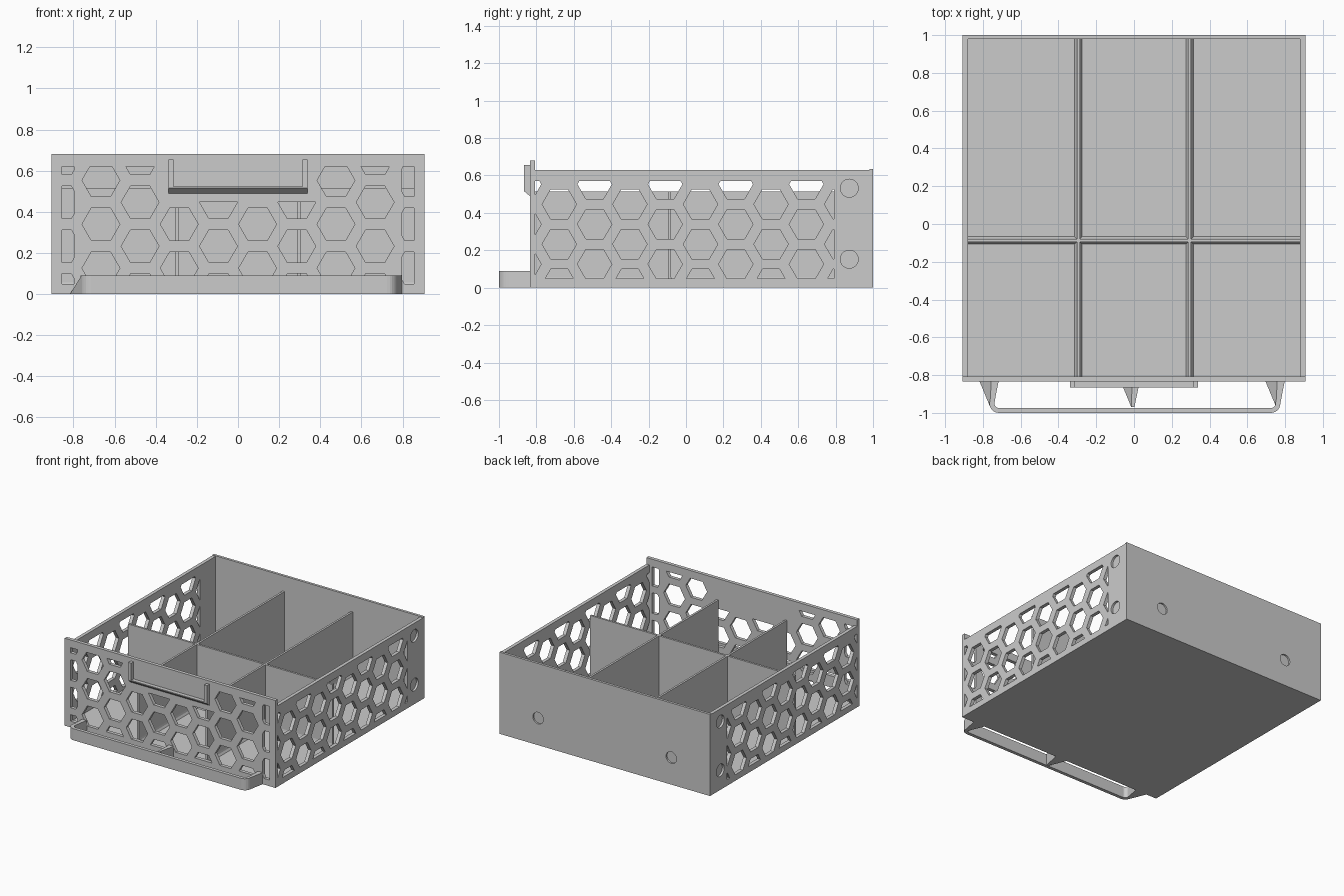
import bpy, bmesh, math
from mathutils import Vector

cube = bpy.data.objects.get("Cube")
if cube:
    bpy.data.objects.remove(cube, do_unlink=True)

grey = bpy.data.materials.new("light grey plastic")
grey.use_nodes = True
grey.diffuse_color = (0.6, 0.6, 0.6, 1)
grey.node_tree.nodes["Principled BSDF"].inputs["Base Color"].default_value = (0.6, 0.6, 0.6, 1)

# Overall sizes
W, FRONT, BACK = 0.907, -0.835, 1.0
WALL, BACK_WALL, FLOOR = 0.027, 0.02, 0.025
SIDE_TOP, PANEL_TOP, DIVIDER_TOP = 0.63, 0.68, 0.515
PANEL_IN = FRONT + 0.027
HEX_R, ROW = 0.092, 0.2136


def place(axis, u, v, d):
    """Turn profile coordinates u, v at depth d along an axis into a point."""
    return {"x": (d, u, v), "y": (u, d, v), "z": (u, v, d)}[axis]


def finish(name, bm):
    bmesh.ops.recalc_face_normals(bm, faces=bm.faces)
    mesh = bpy.data.meshes.new(name)
    bm.to_mesh(mesh)
    bm.free()
    mesh.materials.append(grey)
    obj = bpy.data.objects.new(name, mesh)
    bpy.context.collection.objects.link(obj)
    return obj


def prisms(name, outlines, axis, a, b):
    """Extrude one or more outlines from a to b along an axis."""
    bm = bmesh.new()
    for pts in outlines:
        low = [bm.verts.new(place(axis, u, v, a)) for u, v in pts]
        high = [bm.verts.new(place(axis, u, v, b)) for u, v in pts]
        bm.faces.new(low)
        bm.faces.new(high)
        for i in range(len(pts)):
            j = (i + 1) % len(pts)
            bm.faces.new((low[i], low[j], high[j], high[i]))
    return finish(name, bm)


def rect(u0, u1, v0, v1):
    return [(u0, v0), (u1, v0), (u1, v1), (u0, v1)]


def box(name, x, y, z):
    return prisms(name, [rect(*x, *y)], "z", *z)


def circle(u, v, r, n=32, turn=0):
    return [(u + r * math.cos(turn + i * math.tau / n),
             v + r * math.sin(turn + i * math.tau / n)) for i in range(n)]


def clip(pts, k, limit, sign):
    """Keep the part of an outline where sign * (coordinate k - limit) < 0."""
    out = []
    for i, p in enumerate(pts):
        q = pts[(i + 1) % len(pts)]
        dp, dq = sign * (p[k] - limit), sign * (q[k] - limit)
        if dp <= 0:
            out.append(p)
        if (dp < 0 < dq) or (dq < 0 < dp):
            t = dp / (dp - dq)
            out.append((p[0] + t * (q[0] - p[0]), p[1] + t * (q[1] - p[1])))
    return out


def honeycomb(start, pitch, offset, u0, u1, v0, v1, front=False):
    """Hexagon outlines in staggered columns, trimmed to a rectangle."""
    found = []
    for col in range(10):
        u = start + col * pitch
        for row in range(4):
            v = 0.019 + row * ROW + (ROW / 2 if (col + offset) % 2 else 0)
            pts = circle(u, v, HEX_R, 6)
            limits = [(0, u0, -1), (0, u1, 1), (1, v0, -1), (1, v1, 1)]
            if front and abs(u) < 0.365:          # solid area behind the label
                limits.append((1, 0.447, 1))
                limits += [(0, -0.365, -1)] if v > 0.5 and u < 0 else []
            if front and col in (0, 9):           # half cells beside the corners
                limits.append((0, math.copysign(0.797, u), 1 if u < 0 else -1))
                limits[-1] = (0, limits[-1][1], 1 if u < 0 else -1)
            for lim in limits:
                pts = clip(pts, *lim) if pts else pts
            if len(pts) > 2 and max(p[1] for p in pts) - min(p[1] for p in pts) > 0.005:
                found.append(pts)
    return found


def cut(obj, cutter):
    """Subtract the cutter from the object, then drop the cutter."""
    cutter.hide_render = True
    mod = obj.modifiers.new("holes", "BOOLEAN")
    mod.operation, mod.solver, mod.object = "DIFFERENCE", "EXACT", cutter
    bpy.context.view_layer.update()
    graph = bpy.context.evaluated_depsgraph_get()
    mesh = bpy.data.meshes.new_from_object(obj.evaluated_get(graph))
    obj.modifiers.clear()
    obj.data = mesh
    bpy.data.objects.remove(cutter, do_unlink=True)


# Tray floor
box("floor", (-W, W), (FRONT, BACK), (0, FLOOR))

# Back wall with two shallow round recesses
back = box("back_wall", (-W, W), (BACK - BACK_WALL, BACK), (0, SIDE_TOP + 0.005))
cut(back, prisms("recess_cutter", [circle(s * 0.573, 0.21, 0.045) for s in (-1, 1)],
                 "y", BACK - 0.013, BACK + 0.1))

# Side walls with honeycomb openings and round recesses near the back
for side, name in ((1, "left_wall"), (-1, "right_wall")):
    inner, outer = side * (W - WALL), side * W
    wall = prisms(name, [rect(PANEL_IN, BACK - BACK_WALL, 0, SIDE_TOP)], "x", inner, outer)
    holes = honeycomb(-0.866, 0.1887, 1, PANEL_IN, 0.79, 0.048, 0.57)
    cut(wall, prisms("hex_cutter", holes, "x", side * (W - 0.1), side * (W + 0.1)))
    cut(wall, prisms("recess_cutter", [circle(0.873, z, 0.048) for z in (0.152, 0.532)],
                     "x", side * (W - 0.017), side * (W + 0.1)))

# Taller front panel with honeycomb openings
panel = prisms("front_panel", [rect(-W, W, 0, PANEL_TOP)], "y", FRONT, PANEL_IN)
holes = honeycomb(-0.857, 0.1905, 0, -0.857, 0.857, 0.048, 0.62, front=True)
cut(panel, prisms("hex_cutter", holes, "y", FRONT - 0.1, PANEL_IN + 0.1))


# Dividers with a flared foot
def divider_profile(c):
    half = [(0.02, FLOOR), (0.011, FLOOR + 0.015), (0.008, FLOOR + 0.03), (0.008, DIVIDER_TOP)]
    return [(c + u, v) for u, v in half] + [(c - u, v) for u, v in reversed(half)]


for name, x in (("right_divider", -0.295), ("left_divider", 0.295)):
    prisms(name, [divider_profile(x)], "y", PANEL_IN, BACK - BACK_WALL)
prisms("cross_divider", [divider_profile(-0.087)], "x", -W + WALL, W - WALL)

# Label holder: bottom ledge with a sloped underside, and two arms
LIP = FRONT - 0.03
ledge = [(FRONT, 0.49), (LIP, 0.515), (LIP, 0.522), (FRONT, 0.522)]
prisms("label_ledge", [ledge], "x", -0.338, 0.338)
for side, name in ((1, "label_arm_left"), (-1, "label_arm_right")):
    box(name, sorted((side * 0.338, side * 0.314)), (LIP, FRONT), (0.515, 0.655))

# Pull handle: a thin strip bent round at both ends
HANDLE_TOP = 0.09


def strip_edge(inset):
    r = 0.05 - inset
    pts = [(-0.745 + inset, FRONT)]
    for cx, first in ((-0.715, math.pi), (0.725, 1.5 * math.pi)):
        for i in range(7):
            a = first + i * math.pi / 12
            pts.append((cx + r * math.cos(a), -0.95 + r * math.sin(a)))
    return pts + [(0.797 - inset, FRONT)]


prisms("pull_handle", [strip_edge(0) + strip_edge(0.026)[::-1]], "z", 0, HANDLE_TOP)

# Tapered brackets between the panel and the handle, wider at the foot
for name, x in (("bracket_right", -0.717), ("bracket_middle", 0.03), ("bracket_left", 0.797)):
    bm = bmesh.new()
    for z, width in ((0, 0.1), (HANDLE_TOP, 0.04)):
        for u, y in ((x - width, FRONT), (x, FRONT), (x - 0.044, -0.97), (x - 0.028, -0.97)):
            bm.verts.new(Vector((u, y, z)))
    bmesh.ops.convex_hull(bm, input=bm.verts)
    finish(name, bm)
